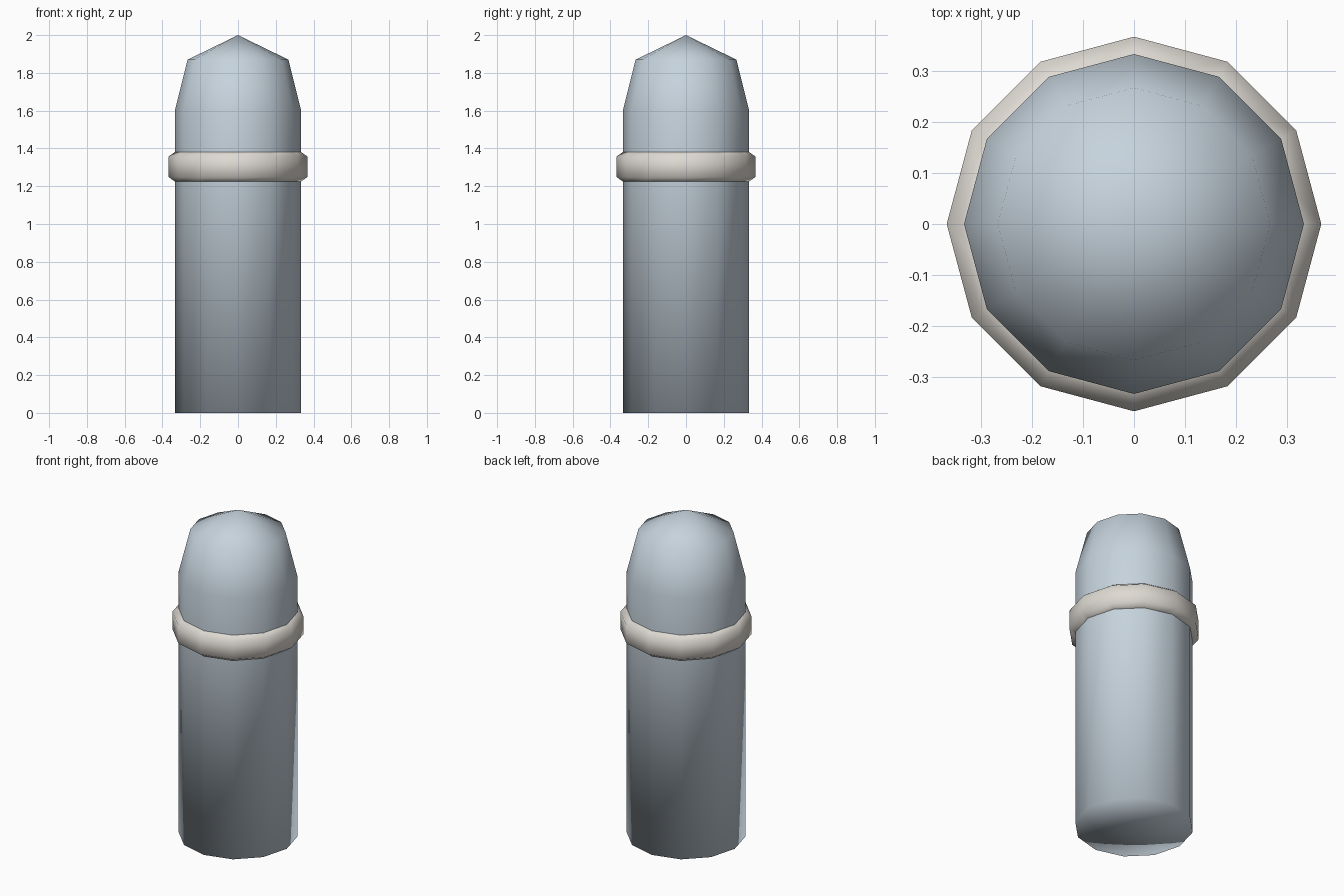
import bpy
import bmesh
from math import cos, sin, tau

if "Cube" in bpy.data.objects:
    bpy.data.objects.remove(bpy.data.objects["Cube"], do_unlink=True)

SIDES = 12


def material(name, color):
    mat = bpy.data.materials.new(name)
    mat.use_nodes = True
    mat.diffuse_color = (*color, 1)
    mat.node_tree.nodes["Principled BSDF"].inputs["Base Color"].default_value = (*color, 1)
    return mat


def lathe(name, profile, mat, closed=False):
    """Revolve (radius, height) points round z; zero radius makes a pole."""
    bm = bmesh.new()
    rings = []
    for r, z in profile:
        if r == 0:
            rings.append([bm.verts.new((0, 0, z))] * SIDES)
        else:
            rings.append([bm.verts.new((r * cos(tau * i / SIDES), r * sin(tau * i / SIDES), z))
                          for i in range(SIDES)])
    pairs = list(zip(rings, rings[1:]))
    if closed:
        pairs.append((rings[-1], rings[0]))
    for a, b in pairs:
        for i in range(SIDES):
            j = (i + 1) % SIDES
            bm.faces.new(dict.fromkeys((a[i], a[j], b[j], b[i])))
    bmesh.ops.recalc_face_normals(bm, faces=bm.faces)
    for face in bm.faces:
        face.smooth = True
    mesh = bpy.data.meshes.new(name)
    bm.to_mesh(mesh)
    bm.free()
    mesh.materials.append(mat)
    obj = bpy.data.objects.new(name, mesh)
    bpy.context.collection.objects.link(obj)
    return obj


blue_grey = material("pale blue grey", (0.565, 0.651, 0.723))
ivory = material("warm ivory", (0.73, 0.694, 0.645))

# Post with a shouldered, pointed top and a closed base
lathe("post", [(0, 0), (0.333, 0), (0.333, 1.605), (0.267, 1.87), (0, 2)], blue_grey)

# Bevelled collar, its inner side buried in the post
lathe("collar", [(0.29, 1.195), (0.367, 1.248), (0.367, 1.358), (0.29, 1.411)], ivory, closed=True)
